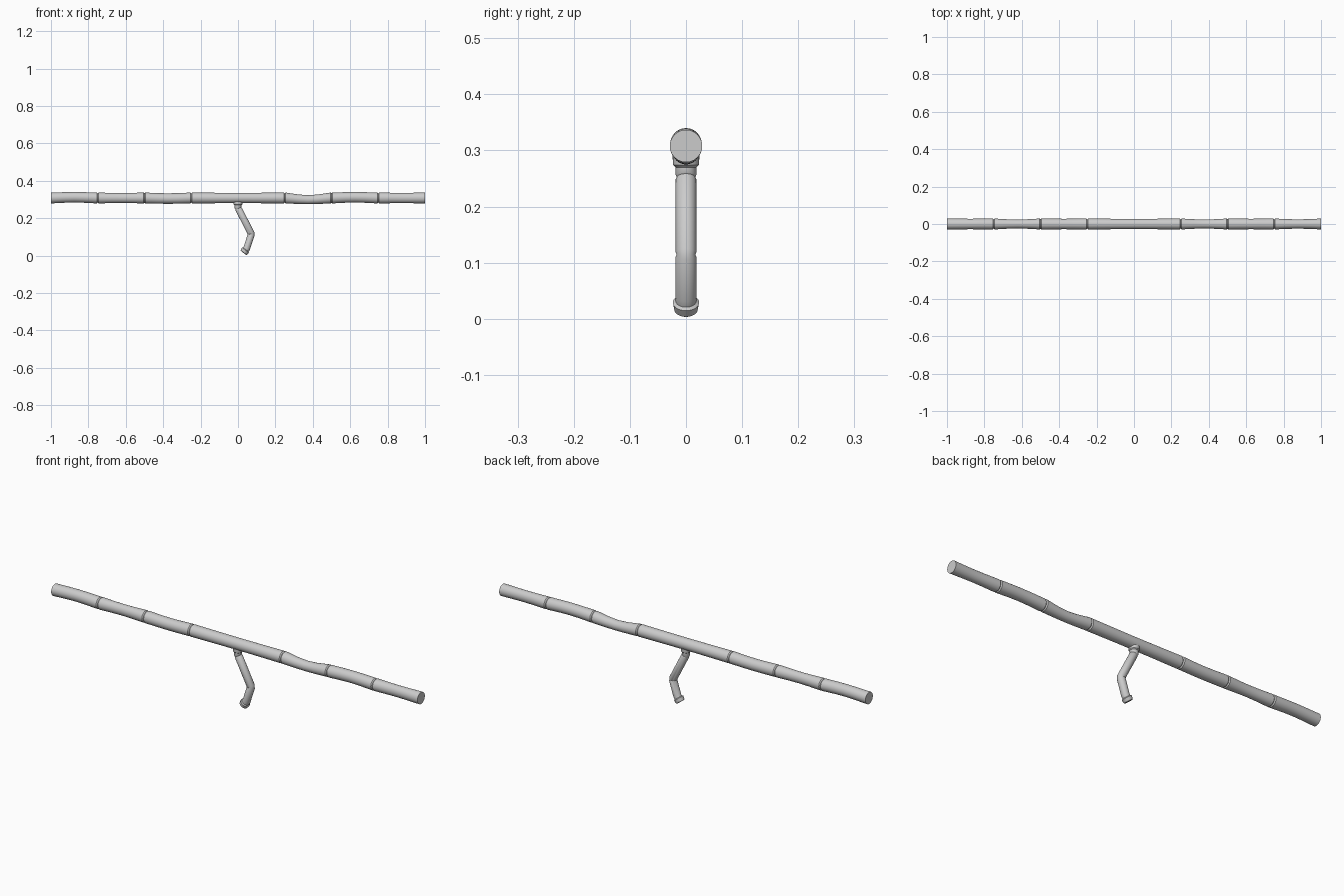
import bpy, bmesh, math
from mathutils import Vector

if "Cube" in bpy.data.objects:
    bpy.data.objects.remove(bpy.data.objects["Cube"])


def sweep(name, stations, sides=24):
    """Tube in the xz plane. Station: (x, z, radius, y squash, tangent angle or None)."""
    bm = bmesh.new()
    pts = [Vector((s[0], 0, s[1])) for s in stations]
    rings = []
    for i, (x, z, r, sq, ang) in enumerate(stations):
        if ang is None:
            a = (pts[i] - pts[i - 1]).normalized() if i else Vector((0, 0, 0))
            b = (pts[i + 1] - pts[i]).normalized() if i < len(pts) - 1 else Vector((0, 0, 0))
            t = (a + b).normalized()
        else:
            t = Vector((math.cos(ang), 0, math.sin(ang)))
        n = Vector((-t.z, 0, t.x))
        ring = []
        for k in range(sides):
            w = 2 * math.pi * k / sides
            ring.append(bm.verts.new(pts[i] + n * (r * math.cos(w)) + Vector((0, r * sq * math.sin(w), 0))))
        rings.append(ring)
    for a, b in zip(rings, rings[1:]):
        for k in range(sides):
            j = (k + 1) % sides
            bm.faces.new((a[k], a[j], b[j], b[k]))
    bm.faces.new(rings[0])
    bm.faces.new(rings[-1])
    bmesh.ops.recalc_face_normals(bm, faces=bm.faces)
    me = bpy.data.meshes.new(name)
    bm.to_mesh(me)
    bm.free()
    ob = bpy.data.objects.new(name, me)
    bpy.context.collection.objects.link(ob)
    bpy.context.view_layer.objects.active = ob
    ob.select_set(True)
    bpy.ops.object.shade_smooth_by_angle(angle=math.radians(30))
    ob.select_set(False)
    return ob


# Main pole: sections (start, end, mid height shift, mid radius, mid y squash)
Z, R = 0.308, 0.029
sections = [(-1, -0.75, 0.004, 0.028, 1), (-0.75, -0.5, 0.0, 0.0265, 0.9),
            (-0.5, -0.25, -0.003, 0.028, 1), (-0.25, 0.25, 0, 0.0275, 1),
            (0.25, 0.5, -0.009, 0.024, 1), (0.5, 0.75, 0.004, 0.028, 1),
            (0.75, 1, 0.0, 0.0275, 0.9)]
path = []
for a, b, dz, mr, sq in sections:
    if a > -1:
        path.append((a, Z, R - 0.004, 1, 0))      # groove at the joint
    g = 0.005
    path.append((a + (g if a > -1 else 0), Z, R, 1, 0))
    for f in (0.3, 0.5, 0.7):
        w = 0.75 if f != 0.5 else 1
        path.append((a + (b - a) * f, Z + dz * w, R + (mr - R) * w, 1 + (sq - 1) * w, 0))
    path.append((b - (g if b < 1 else 0), Z, R, 1, 0))
sweep("main_pole", path)

# Side branch: flared collar, two bent lengths, flared foot
branch = [(0, 0.290, 0.024, 1, -math.pi / 2), (0, 0.274, 0.023, 1, -math.pi / 2),
          (0, 0.270, 0.0185, 1, -math.pi / 2), (0.0, 0.257, 0.0185, 1, None),
          (0.002, 0.252, 0.0165, 1, None), (0.004, 0.248, 0.0185, 1, None),
          (0.070, 0.119, 0.0185, 1, None), (0.071, 0.115, 0.0165, 1, None),
          (0.070, 0.111, 0.0185, 1, None), (0.047, 0.039, 0.0185, 1, None),
          (0.042, 0.032, 0.0185, 1, math.radians(-128)),
          (0.040, 0.029, 0.0235, 1, math.radians(-128)),
          (0.031, 0.0165, 0.021, 1, math.radians(-128)),
          (0.029, 0.0145, 0.018, 1, math.radians(-128))]
sweep("side_branch", branch)
